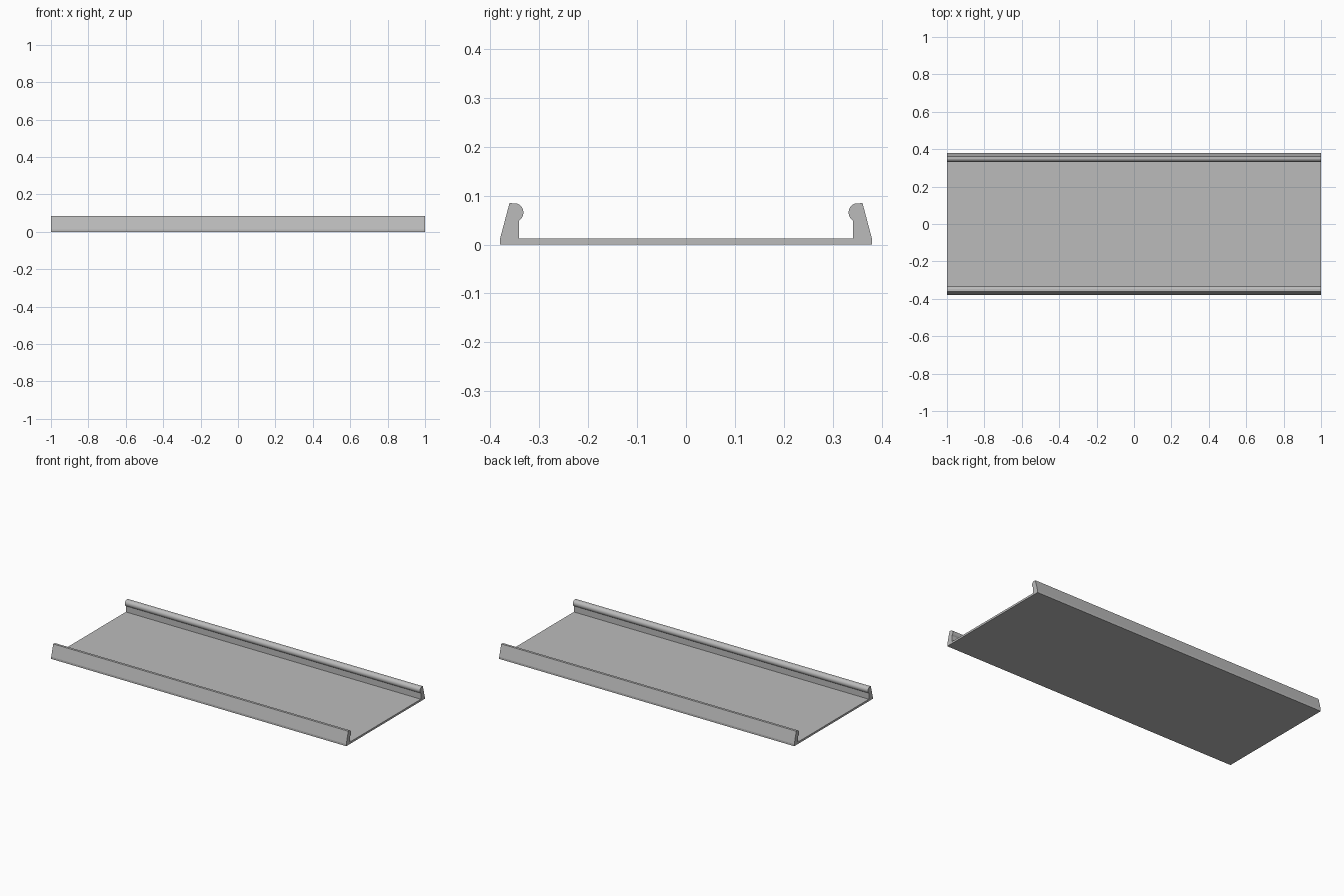
import bpy
import bmesh
from math import cos, sin, radians

cube = bpy.data.objects.get("Cube")
if cube:
    bpy.data.objects.remove(cube, do_unlink=True)

HALF_LENGTH = 1.0
FLOOR = 0.012

# Single grey material
grey = bpy.data.materials.new("plain grey")
grey.use_nodes = True
colour = (0.5, 0.5, 0.5, 1)
grey.diffuse_color = colour
grey.node_tree.nodes["Principled BSDF"].inputs["Base Color"].default_value = colour


def rail_profile():
    """Half section on the +y side, from the underside round to the floor."""
    outer = [(0.38, 0), (0.38, 0.013), (0.361, 0.0845)]
    # Rounded bead on the inner lip
    cy, cz, r = 0.352, 0.0655, 0.0195
    bead = [(cy - r * cos(radians(a)), cz + r * sin(radians(a)))
            for a in range(75, -64, -10)]
    inner = [(0.342, 0.047), (0.342, FLOOR)]
    return outer + bead + inner


# Full channel section: one rail, then its mirror image
half = rail_profile()
section = half + [(-y, z) for y, z in reversed(half)]

# Extrude the section along the length
bm = bmesh.new()
end = bm.faces.new([bm.verts.new((-HALF_LENGTH, y, z)) for y, z in section])
result = bmesh.ops.extrude_face_region(bm, geom=[end], use_keep_orig=True)
moved = [g for g in result["geom"] if isinstance(g, bmesh.types.BMVert)]
bmesh.ops.translate(bm, verts=moved, vec=(2 * HALF_LENGTH, 0, 0))
bmesh.ops.recalc_face_normals(bm, faces=bm.faces)

mesh = bpy.data.meshes.new("channel_tray")
bm.to_mesh(mesh)
bm.free()
mesh.materials.append(grey)
tray = bpy.data.objects.new("channel_tray", mesh)
bpy.context.collection.objects.link(tray)

# Smooth the beads, keep the folds sharp
bpy.ops.object.select_all(action="DESELECT")
tray.select_set(True)
bpy.context.view_layer.objects.active = tray
bpy.ops.object.shade_smooth_by_angle(angle=radians(14))
